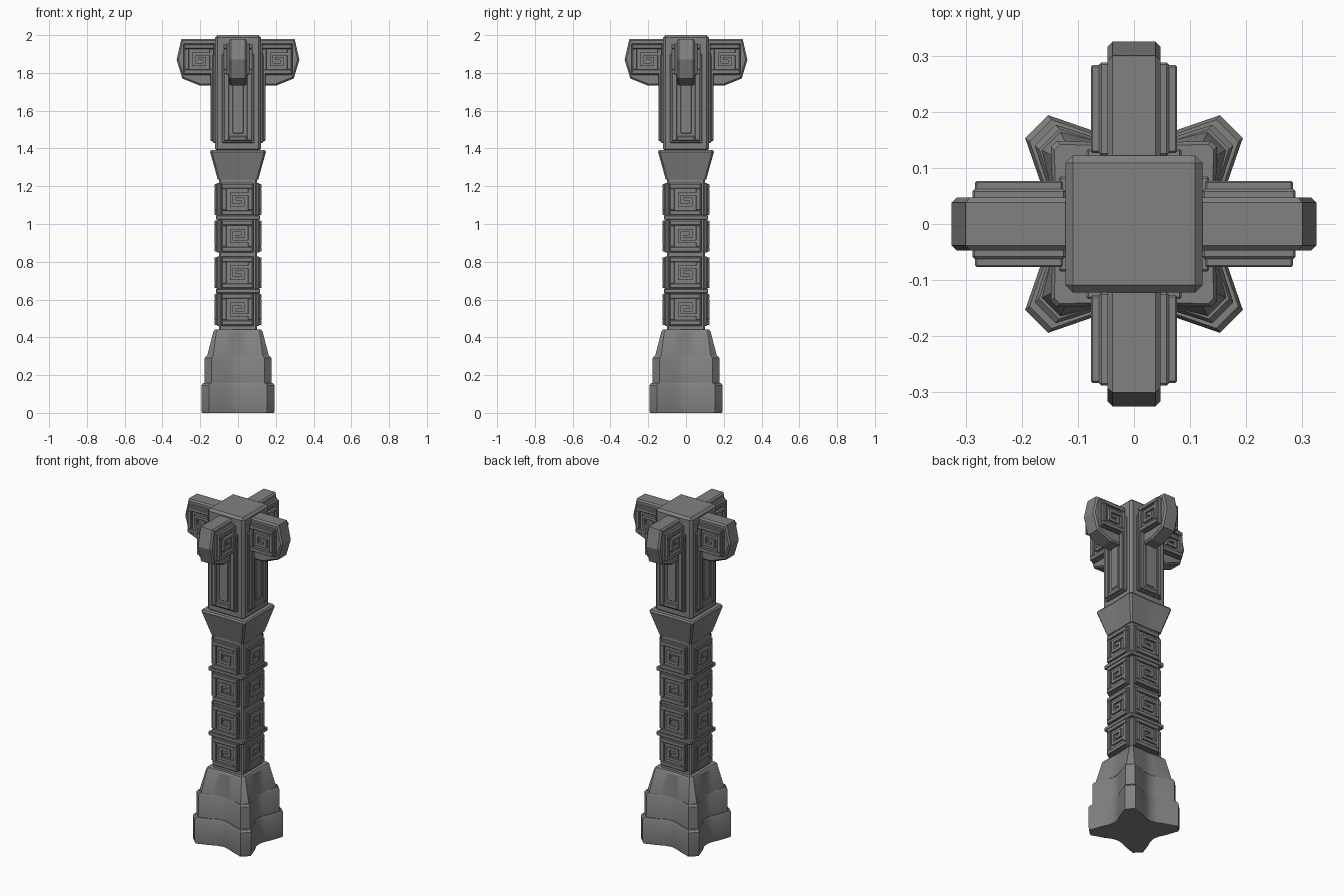
import bpy, bmesh
from math import radians, pi
from mathutils import Matrix, Vector

if "Cube" in bpy.data.objects:
    bpy.data.objects.remove(bpy.data.objects["Cube"])

stone = bpy.data.materials.new("grey stone")
stone.use_nodes = True
GREY = (0.22, 0.22, 0.22, 1)
stone.diffuse_color = GREY
stone.node_tree.nodes["Principled BSDF"].inputs["Base Color"].default_value = GREY


def finish(name, bm, fourfold=False, smooth=False):
    """Turn a bmesh into an object, optionally repeated on all four sides."""
    if fourfold:
        source = bm.copy()
        for i in (1, 2, 3):
            turned = source.copy()
            turned.transform(Matrix.Rotation(i * pi / 2, 4, 'Z'))
            temp = bpy.data.meshes.new("temp")
            turned.to_mesh(temp)
            bm.from_mesh(temp)
            turned.free()
            bpy.data.meshes.remove(temp)
        source.free()
    bmesh.ops.recalc_face_normals(bm, faces=bm.faces)
    mesh = bpy.data.meshes.new(name)
    bm.to_mesh(mesh)
    bm.free()
    mesh.materials.append(stone)
    obj = bpy.data.objects.new(name, mesh)
    bpy.context.collection.objects.link(obj)
    if smooth:
        bpy.ops.object.select_all(action='DESELECT')
        obj.select_set(True)
        bpy.context.view_layer.objects.active = obj
        bpy.ops.object.shade_smooth_by_angle(angle=radians(32))
    return obj


def box(bm, lo, hi, bevel=0.0, place=Matrix()):
    lo, hi = Vector(lo), Vector(hi)
    shape = Matrix.Translation((lo + hi) / 2) @ Matrix.Diagonal((hi - lo).to_4d())
    verts = bmesh.ops.create_cube(bm, size=1, matrix=place @ shape)["verts"]
    if bevel:
        edges = list({e for v in verts for e in v.link_edges})
        bmesh.ops.bevel(bm, geom=edges, offset=bevel, segments=1, affect='EDGES')


def block(name, half, z0, z1, bevel):
    bm = bmesh.new()
    box(bm, (-half, -half, z0), (half, half, z1), bevel)
    return finish(name, bm)


def lobed_ring(bm, r, z, hollow, corner):
    """Square outline with cut corners and sides that sink in at the middle."""
    side = [(-corner, 0), (-0.4, 0.5), (-0.2, 0.85), (0, 1), (0.2, 0.85), (0.4, 0.5), (corner, 0)]
    verts = []
    for i in range(4):
        turn = Matrix.Rotation(i * pi / 2, 3, 'Z')
        for u, sink in side:
            verts.append(bm.verts.new(turn @ Vector((u * r, -r * (1 - hollow * sink), z))))
    return verts


def tier(name, rings):
    bm = bmesh.new()
    loops = [lobed_ring(bm, *ring) for ring in rings]
    for low, high in zip(loops, loops[1:]):
        for i in range(len(low)):
            j = (i + 1) % len(low)
            bm.faces.new((low[i], low[j], high[j], high[i]))
    bm.faces.new(loops[0][::-1])
    bm.faces.new(loops[-1])
    return finish(name, bm, smooth=True)


def key_tile(bm, place, half, ledge, top, flip=1):
    """Stepped square tile facing -y, with a raised frame and a square spiral."""
    box(bm, (-half, -ledge, -half), (half, 0.02, half), 0.004, place)
    h = half * 0.94
    rim = h * 0.3
    for s in (-1, 1):
        a, b = sorted((s * h, s * (h - rim)))
        box(bm, (-h, -top, a), (h, -ledge * 0.6, b), 0.003, place)
        box(bm, (a, -top, -h + rim), (b, -ledge * 0.6, h - rim), 0.003, place)
    path = [(0.75, 0.36), (-0.36, 0.36), (-0.36, -0.36), (0.36, -0.36), (0.36, 0.03), (0, 0.03)]
    w = h * 0.1
    for (u0, v0), (u1, v1) in zip(path, path[1:]):
        u0, u1 = sorted((u0 * h, u1 * h))
        v0, v1 = sorted((v0 * h * flip, v1 * h * flip))
        box(bm, (u0 - w, -top, v0 - w), (u1 + w, -ledge * 0.6, v1 + w), 0, place)


# Stepped foot with lobed corners
tier("base_lower", [(0.19, 0, 0.27, 0.79), (0.194, 0.012, 0.27, 0.79),
                    (0.194, 0.145, 0.27, 0.79), (0.186, 0.157, 0.27, 0.79)])
tier("base_middle", [(0.177, 0.15, 0.25, 0.79), (0.177, 0.29, 0.25, 0.79),
                     (0.169, 0.30, 0.25, 0.79)])
tier("base_upper", [(0.165, 0.295, 0.2, 0.8), (0.13, 0.432, 0.04, 0.88),
                    (0.122, 0.442, 0.04, 0.88)])

# Shaft with bands and four rows of spiral tiles
block("shaft", 0.1, 0.43, 1.25, 0.008)
for i, z in enumerate((0.645, 1.035)):
    block(f"shaft_band_{i + 1}", 0.117, z - 0.012, z + 0.012, 0.004)
bm = bmesh.new()
for row in range(4):
    spot = Matrix.Translation((-0.004, -0.1, 0.548 + row * 0.194))
    key_tile(bm, spot, 0.087, 0.013, 0.024, 1 if row % 2 else -1)
finish("shaft_tiles", bm, fourfold=True)

# Flared capital
tier("capital", [(0.107, 1.235, 0.03, 0.92), (0.148, 1.382, 0.03, 0.93),
                 (0.142, 1.392, 0.03, 0.93)])

# Head block and its recessed side panels
block("head", 0.122, 1.385, 2.0, 0.013)
bm = bmesh.new()
box(bm, (-0.085, -0.134, 1.43), (0.085, -0.11, 1.9), 0.004)
for s in (-1, 1):
    a, b = sorted((s * 0.047, s * 0.075))
    box(bm, (a, -0.146, 1.44), (b, -0.12, 1.89), 0.004)
box(bm, (-0.047, -0.146, 1.44), (0.047, -0.12, 1.465), 0.004)
box(bm, (-0.03, -0.139, 1.48), (0.03, -0.12, 1.8), 0.003)
finish("head_panels", bm, fourfold=True)

# Four arms with a nose-shaped profile
bm = bmesh.new()
profile = [(0.1, 1.98), (0.3, 1.98), (0.325, 1.87), (0.295, 1.77), (0.2, 1.732), (0.1, 1.732)]
face = bm.faces.new([bm.verts.new((x, -0.047, z)) for x, z in profile])
push = bmesh.ops.extrude_face_region(bm, geom=[face])["geom"]
bmesh.ops.translate(bm, vec=(0, 0.094, 0), verts=[g for g in push if isinstance(g, bmesh.types.BMVert)])
bmesh.ops.recalc_face_normals(bm, faces=bm.faces)
rims = [e for e in bm.edges if abs(e.verts[0].co.y - e.verts[1].co.y) < 0.01]
bmesh.ops.bevel(bm, geom=rims, offset=0.009, segments=1, affect='EDGES')
finish("arms", bm, fourfold=True)

# Spiral tiles on both cheeks of each arm
bm = bmesh.new()
for angle, y in ((0, -0.047), (pi, 0.047)):
    spot = Matrix.Translation((0.205, y, 1.873)) @ Matrix.Rotation(angle, 4, 'Z')
    key_tile(bm, spot, 0.083, 0.015, 0.03)
finish("arm_tiles", bm, fourfold=True)
